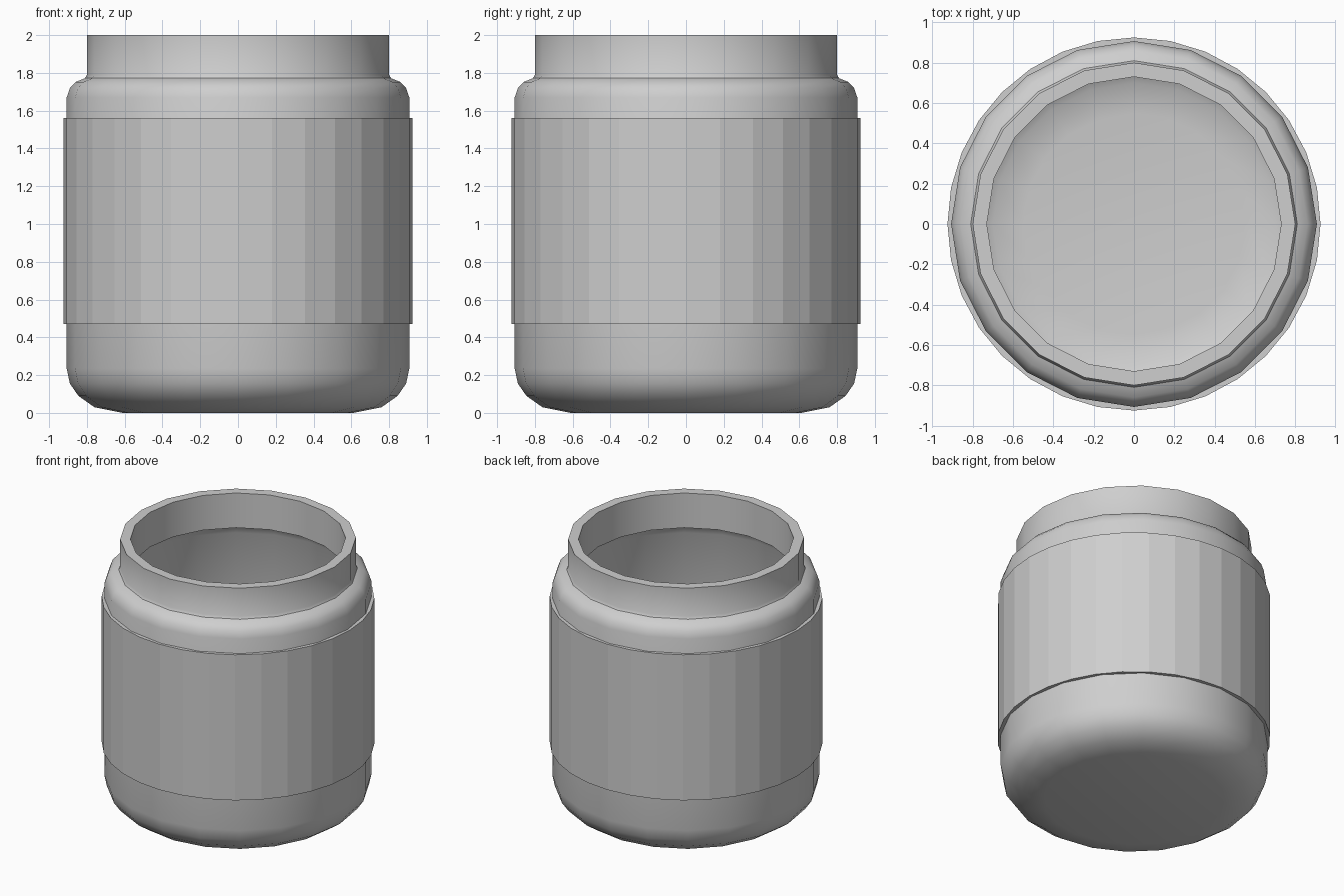
import bpy, bmesh, math

if "Cube" in bpy.data.objects:
    bpy.data.objects.remove(bpy.data.objects["Cube"])


def material(name, rgb):
    m = bpy.data.materials.new(name)
    m.diffuse_color = (*rgb, 1.0)
    m.use_nodes = True
    m.node_tree.nodes["Principled BSDF"].inputs["Base Color"].default_value = m.diffuse_color
    return m


def lathe(name, profile, sides, mat, closed=False):
    """Revolve (radius, z) points round z; open profiles get flat end caps."""
    bm = bmesh.new()
    rings = []
    for r, z in profile:
        rings.append([bm.verts.new((r * math.cos(2 * math.pi * i / sides),
                                    r * math.sin(2 * math.pi * i / sides), z))
                      for i in range(sides)])
    pairs = list(zip(rings, rings[1:]))
    if closed:
        pairs.append((rings[-1], rings[0]))
    for a, b in pairs:
        for i in range(sides):
            j = (i + 1) % sides
            bm.faces.new((a[i], a[j], b[j], b[i]))
    if not closed:
        bm.faces.new(rings[0])
        bm.faces.new(rings[-1])
    bmesh.ops.recalc_face_normals(bm, faces=bm.faces)
    mesh = bpy.data.meshes.new(name)
    bm.to_mesh(mesh)
    bm.free()
    mesh.materials.append(mat)
    ob = bpy.data.objects.new(name, mesh)
    bpy.context.collection.objects.link(ob)
    return ob


grey = material("light grey", (0.62, 0.62, 0.62))

# Jar: outer wall from base to rim, then inner wall down to the floor
outer = [(0.61, 0.0), (0.76, 0.03), (0.845, 0.09), (0.89, 0.155), (0.907, 0.235),
         (0.907, 1.67), (0.89, 1.72), (0.86, 1.752), (0.81, 1.772), (0.80, 1.79),
         (0.80, 2.0)]
inner = [(0.73, 2.0), (0.73, 1.74), (0.81, 1.71), (0.845, 1.65),
         (0.845, 0.25), (0.82, 0.17), (0.77, 0.12), (0.70, 0.08), (0.55, 0.06)]
jar = lathe("jar", outer + inner, 20, grey)
bpy.context.view_layer.objects.active = jar
jar.select_set(True)
bpy.ops.object.shade_smooth_by_angle(angle=math.radians(35))

# Label: faceted sleeve round the jar
lathe("label_sleeve", [(0.925, 0.47), (0.925, 1.56), (0.885, 1.56), (0.885, 0.47)],
      32, grey, closed=True)
